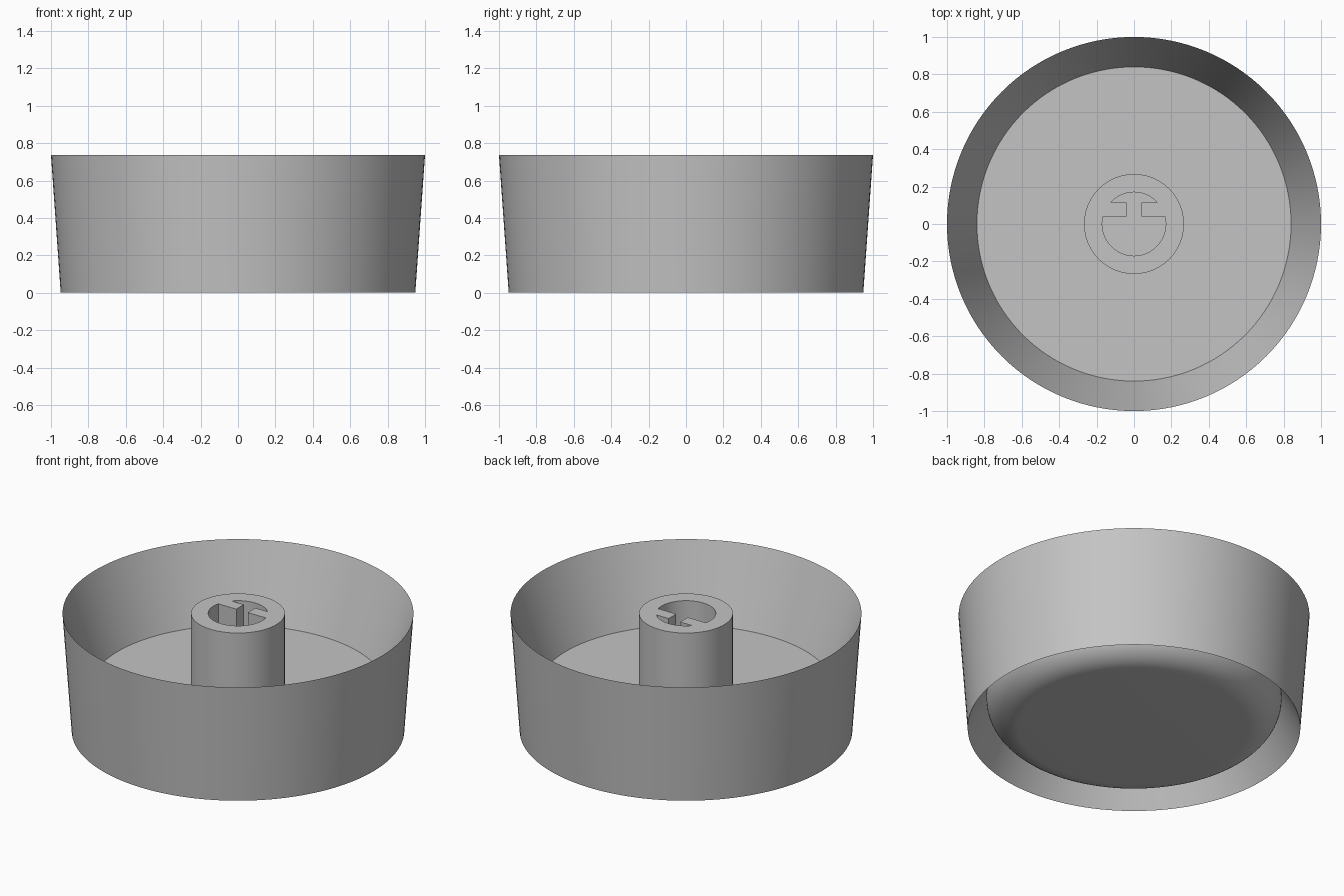
import bpy, bmesh
from math import sin, cos, pi, asin, radians
from mathutils import Matrix

cube = bpy.data.objects.get("Cube")
if cube:
    bpy.data.objects.remove(cube, do_unlink=True)

HEIGHT, FLOOR = 0.737, 0.27

# Single grey plastic
grey = bpy.data.materials.new("grey plastic")
grey.use_nodes = True
colour = (0.55, 0.55, 0.55, 1)
grey.diffuse_color = colour
grey.node_tree.nodes["Principled BSDF"].inputs["Base Color"].default_value = colour


def make(name, bm):
    bmesh.ops.recalc_face_normals(bm, faces=bm.faces)
    mesh = bpy.data.meshes.new(name)
    bm.to_mesh(mesh)
    bm.free()
    mesh.materials.append(grey)
    obj = bpy.data.objects.new(name, mesh)
    bpy.context.collection.objects.link(obj)
    return obj


def smooth(obj):
    bpy.ops.object.select_all(action='DESELECT')
    obj.select_set(True)
    bpy.context.view_layer.objects.active = obj
    bpy.ops.object.shade_smooth_by_angle(angle=radians(30))


def arc(radius, start, end, steps):
    angles = [start + (end - start) * i / steps for i in range(steps + 1)]
    return [(radius * cos(a), radius * sin(a)) for a in angles]


def lathe(name, profile, steps=128):
    bm = bmesh.new()
    verts = [bm.verts.new((r, 0, z)) for r, z in profile]
    edges = [bm.edges.new(pair) for pair in zip(verts, verts[1:])]
    bmesh.ops.spin(bm, geom=verts + edges, cent=(0, 0, 0), axis=(0, 0, 1),
                   angle=2 * pi, steps=steps)
    bmesh.ops.remove_doubles(bm, verts=bm.verts, dist=0.0001)
    return make(name, bm)


# Knob body: flared skirt, inner floor, groove and rounded cap underneath
bevel = 0.192
cap_edge = [(0.65 + x, 0.197 + y) for x, y in arc(bevel, 0, -pi / 2, 16)]
body = lathe("knob_body", [(0, FLOOR), (0.84, FLOOR), (1, HEIGHT), (0.948, 0)]
             + cap_edge + [(0, 0.005)])
smooth(body)

# Central post
bm = bmesh.new()
bmesh.ops.create_cone(bm, cap_ends=True, segments=96, radius1=0.267, radius2=0.267,
                      depth=HEIGHT - FLOOR + 0.01,
                      matrix=Matrix.Translation((0, 0, (HEIGHT + FLOOR - 0.01) / 2)))
post = make("shaft_post", bm)

# Keyed shaft hole: round bore narrowed by two tabs
bore, slot, low, high = 0.17, 0.04, 0.04, 0.115
a, b = asin(low / bore), asin(high / bore)
outline = (arc(bore, b, pi - b, 20) + [(-slot, high), (-slot, low)]
           + arc(bore, pi - a, 2 * pi + a, 48) + [(slot, low), (slot, high)])
bm = bmesh.new()
face = bm.faces.new([bm.verts.new((x, y, 0.1)) for x, y in outline])
top = bmesh.ops.extrude_face_region(bm, geom=[face])["geom"]
bmesh.ops.translate(bm, vec=(0, 0, 1),
                    verts=[v for v in top if isinstance(v, bmesh.types.BMVert)])
cutter = make("shaft_hole_cutter", bm)
cutter.hide_render = True
cutter.hide_viewport = True

cut = post.modifiers.new("shaft hole", 'BOOLEAN')
cut.operation = 'DIFFERENCE'
cut.solver = 'EXACT'
cut.object = cutter
bpy.context.view_layer.objects.active = post
bpy.ops.object.modifier_apply(modifier=cut.name)
bpy.data.objects.remove(cutter, do_unlink=True)
smooth(post)
